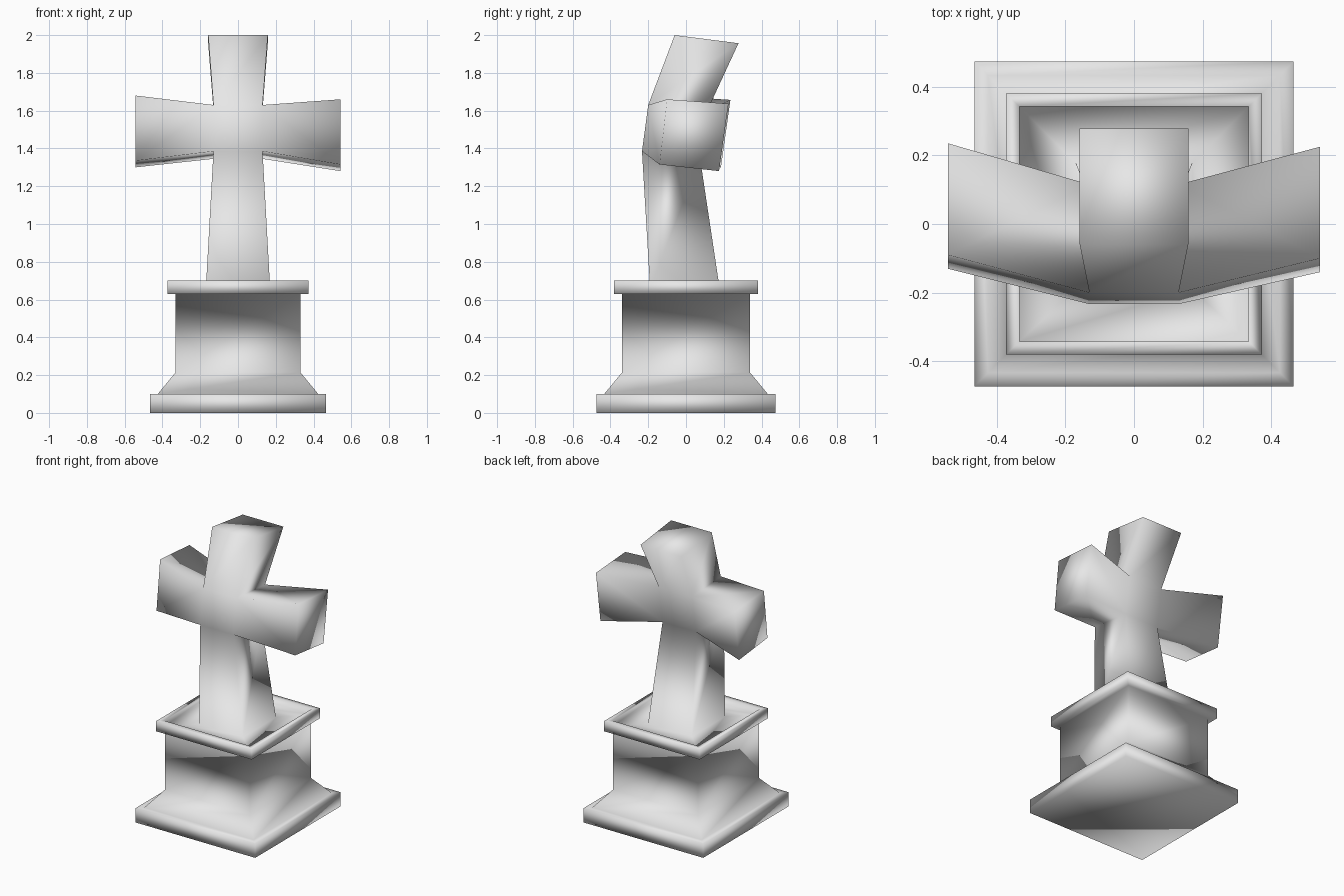
import bpy
import bmesh

cube = bpy.data.objects.get("Cube")
if cube:
    bpy.data.objects.remove(cube, do_unlink=True)

stone = bpy.data.materials.new("grey stone")
stone.use_nodes = True
stone.diffuse_color = (0.8, 0.8, 0.8, 1)
stone.node_tree.nodes["Principled BSDF"].inputs["Base Color"].default_value = (0.8, 0.8, 0.8, 1)

bm = bmesh.new()


def ring(half_x, front, back):
    """Four corners; front and back are (y, z)."""
    return [bm.verts.new((x, y, z)) for x, (y, z) in
            ((-half_x, front), (half_x, front), (half_x, back), (-half_x, back))]


def bridge(a, b):
    for i in range(4):
        j = (i + 1) % 4
        bm.faces.new((a[i], a[j], b[j], b[i]))


# Stepped square pedestal with a shallow recess in its top
profile = [(0.465, 0), (0.465, 0.1), (0.425, 0.1), (0.33, 0.215), (0.33, 0.63),
           (0.372, 0.63), (0.372, 0.7), (0.334, 0.7), (0.334, 0.66)]
previous = None
for half, z in profile:
    current = ring(half, (-half - 0.008, z), (half + 0.008, z))
    if previous:
        bridge(previous, current)
    else:
        bm.faces.new(current)
    previous = current

# Tapered shaft rising from the recess to the crossing
foot = ring(0.17, (-0.19, 0.66), (0.178, 0.66))
low = ring(0.13, (-0.233, 1.385), (0.075, 1.345))
high = ring(0.13, (-0.2, 1.63), (0.115, 1.605))
bridge(previous, foot)
bridge(foot, low)
bm.faces.new((low[0], low[1], high[1], high[0]))
bm.faces.new((low[2], low[3], high[3], high[2]))

# Flared head, bent backwards
head = ring(0.158, (-0.06, 2.0), (0.278, 1.957))
bridge(high, head)
bm.faces.new(head)

# Flared side arms, swept backwards; the right one sits slightly higher
for side, f, b, lift in ((1, 1, 2, 0), (-1, 0, 3, 0.02)):
    root = [low[f], low[b], high[b], high[f]]
    end = [bm.verts.new((side * 0.542, y + lift / 2, z + lift)) for y, z in
           ((-0.14, 1.315), (0.175, 1.28), (0.225, 1.637), (-0.1, 1.66))]
    bridge(root, end)
    bm.faces.new(end)

bmesh.ops.recalc_face_normals(bm, faces=bm.faces)
for face in bm.faces:
    face.smooth = True

mesh = bpy.data.meshes.new("cross_on_pedestal")
bm.to_mesh(mesh)
bm.free()
mesh.materials.append(stone)
bpy.context.collection.objects.link(bpy.data.objects.new("cross_on_pedestal", mesh))
